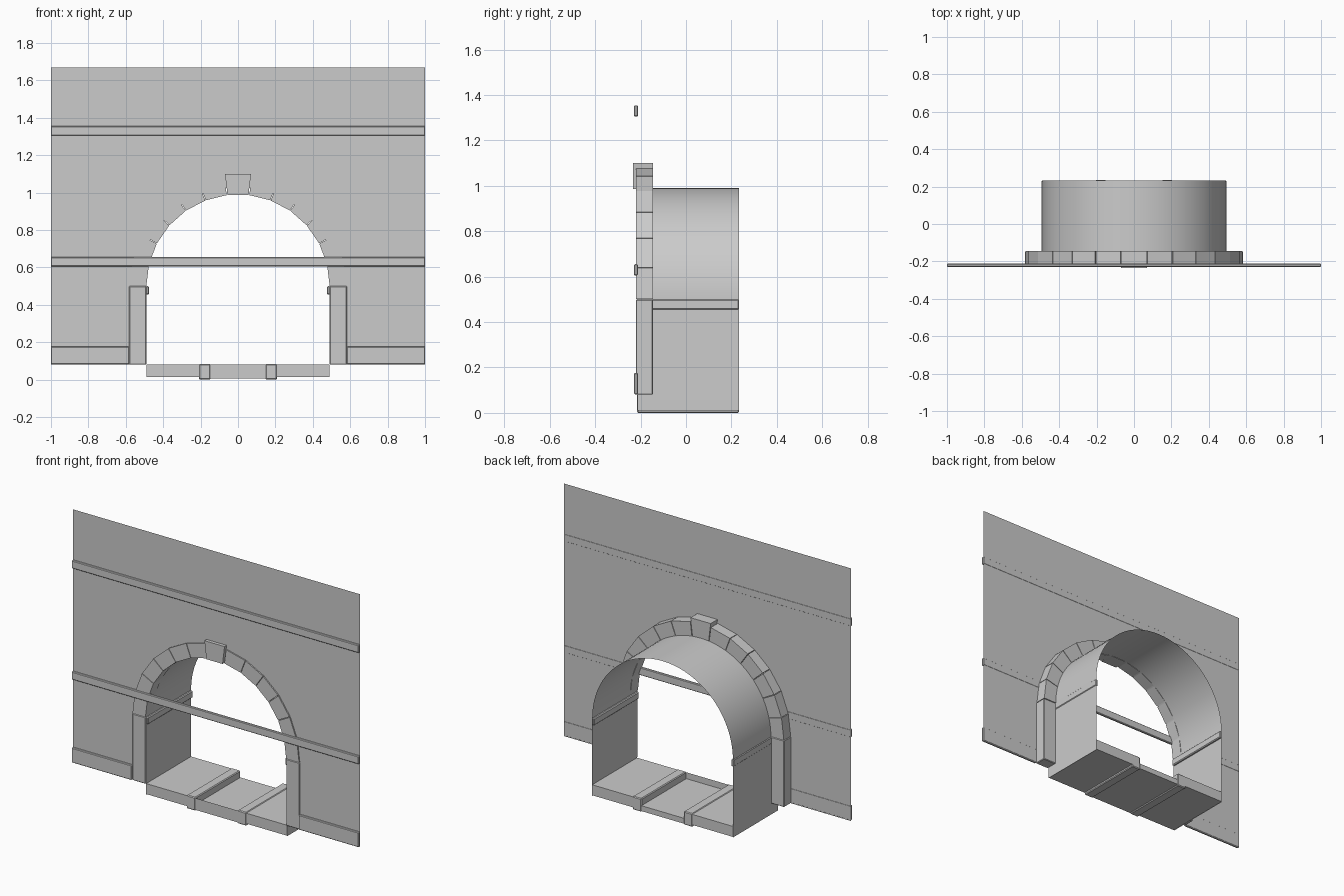
import bpy, bmesh
from math import sin, cos, pi, radians
from mathutils import Vector

if "Cube" in bpy.data.objects:
    bpy.data.objects.remove(bpy.data.objects["Cube"])

SPRING, R_IN, R_OUT = 0.50, 0.49, 0.58      # springing height and arch radii
WALL_Y, BACK_Y = -0.213, 0.233
BASE = 0.08


def make(name, verts, faces, fix=True):
    mesh = bpy.data.meshes.new(name)
    mesh.from_pydata(verts, [], faces)
    if fix:
        bm = bmesh.new()
        bm.from_mesh(mesh)
        bmesh.ops.recalc_face_normals(bm, faces=bm.faces[:])
        bm.to_mesh(mesh)
        bm.free()
    obj = bpy.data.objects.new(name, mesh)
    bpy.context.collection.objects.link(obj)
    return obj


def bevel(obj, width):
    if width:
        mod = obj.modifiers.new("bevel", 'BEVEL')
        mod.width = width
        mod.segments = 1
    return obj


def prism(name, outline, y0, y1, width=0):
    """Extrude an (x, z) outline along y."""
    n = len(outline)
    verts = [(x, y, z) for y in (y0, y1) for x, z in outline]
    faces = [tuple(range(n)), tuple(range(2 * n - 1, n - 1, -1))]
    faces += [(i, (i + 1) % n, (i + 1) % n + n, i + n) for i in range(n)]
    return bevel(make(name, verts, faces), width)


def box(name, x0, x1, y0, y1, z0, z1, width=0):
    return prism(name, [(x0, z0), (x1, z0), (x1, z1), (x0, z1)], y0, y1, width)


def arc(radius, count):
    """Points from the right springing over the crown to the left."""
    return [(radius * cos(pi * i / count), SPRING + radius * sin(pi * i / count))
            for i in range(count + 1)]


# Flat facade sheet with arched opening (edge hidden by the arch stones)
hole = [(0.53, BASE)] + arc(0.53, 26) + [(-0.53, BASE)]
outline = [(-1, BASE), (-1, 1.67), (1, 1.67), (1, BASE)] + hole
wall = make("facade_wall", [(x, WALL_Y, z) for x, z in outline],
            [tuple(range(len(outline)))], fix=False)
if wall.data.polygons[0].normal.y > 0:
    wall.data.flip_normals()

# Tunnel lining sheet
lining = [(R_IN, 0.01)] + arc(R_IN, 40) + [(-R_IN, 0.01)]
n = len(lining)
tunnel = make("tunnel_lining",
              [(x, y, z) for y in (WALL_Y, BACK_Y) for x, z in lining],
              [(i, i + 1, i + 1 + n, i + n) for i in range(n - 1)], fix=False)
mid = tunnel.data.polygons[n // 2]
if mid.normal.z > 0:
    tunnel.data.flip_normals()
bpy.context.view_layer.objects.active = tunnel
tunnel.select_set(True)
bpy.ops.object.shade_smooth_by_angle(angle=radians(30))
tunnel.select_set(False)

# Thirteen arch stones, the middle one a projecting keystone
COUNT = 13
step = pi / COUNT
for i in range(COUNT):
    if i == COUNT // 2:
        prism("keystone", [(-0.056, 0.987), (0.056, 0.987), (0.07, 1.10), (-0.07, 1.10)],
              -0.234, -0.145)
        continue
    a0, a1 = i * step + 0.003, (i + 1) * step - 0.003
    prism("arch_stone", [(r * cos(a), SPRING + r * sin(a))
                         for r, a in ((R_IN, a0), (R_OUT, a0), (R_OUT, a1), (R_IN, a1))],
          -0.221, -0.145)

# Full-width string courses
for name, z in (("upper_string_course", 1.305), ("lower_string_course", 0.605)):
    box(name, -1, 1, -0.229, -0.212, z, z + 0.05, 0.004)

# Mirrored parts: jambs, plinths, impost ledges, walkways, kerbs
for s in (-1, 1):
    def side(name, a, b, *rest):
        lo, hi = sorted((s * a, s * b))
        return box(name, lo, hi, *rest)
    side("jamb", R_IN, 0.582, -0.221, -0.145, BASE, SPRING, 0.004)
    side("plinth", 0.582, 1, -0.229, -0.212, BASE + 0.002, 0.176, 0.004)
    side("impost_ledge", 0.476, 0.494, WALL_Y, BACK_Y, 0.455, 0.50, 0.005)
    side("walkway", 0.20, R_IN, WALL_Y, BACK_Y, 0.014, BASE)
    side("kerb", 0.147, 0.208, WALL_Y - 0.002, BACK_Y + 0.001, 0.0, 0.084, 0.005)

# Sunken roadway and its front riser sheet
box("roadway", -0.15, 0.15, WALL_Y, BACK_Y, 0.006, 0.04)
make("roadway_riser", [(-0.15, WALL_Y, 0.04), (0.15, WALL_Y, 0.04),
                       (0.15, WALL_Y, BASE), (-0.15, WALL_Y, BASE)],
     [(0, 1, 2, 3)], fix=False)
